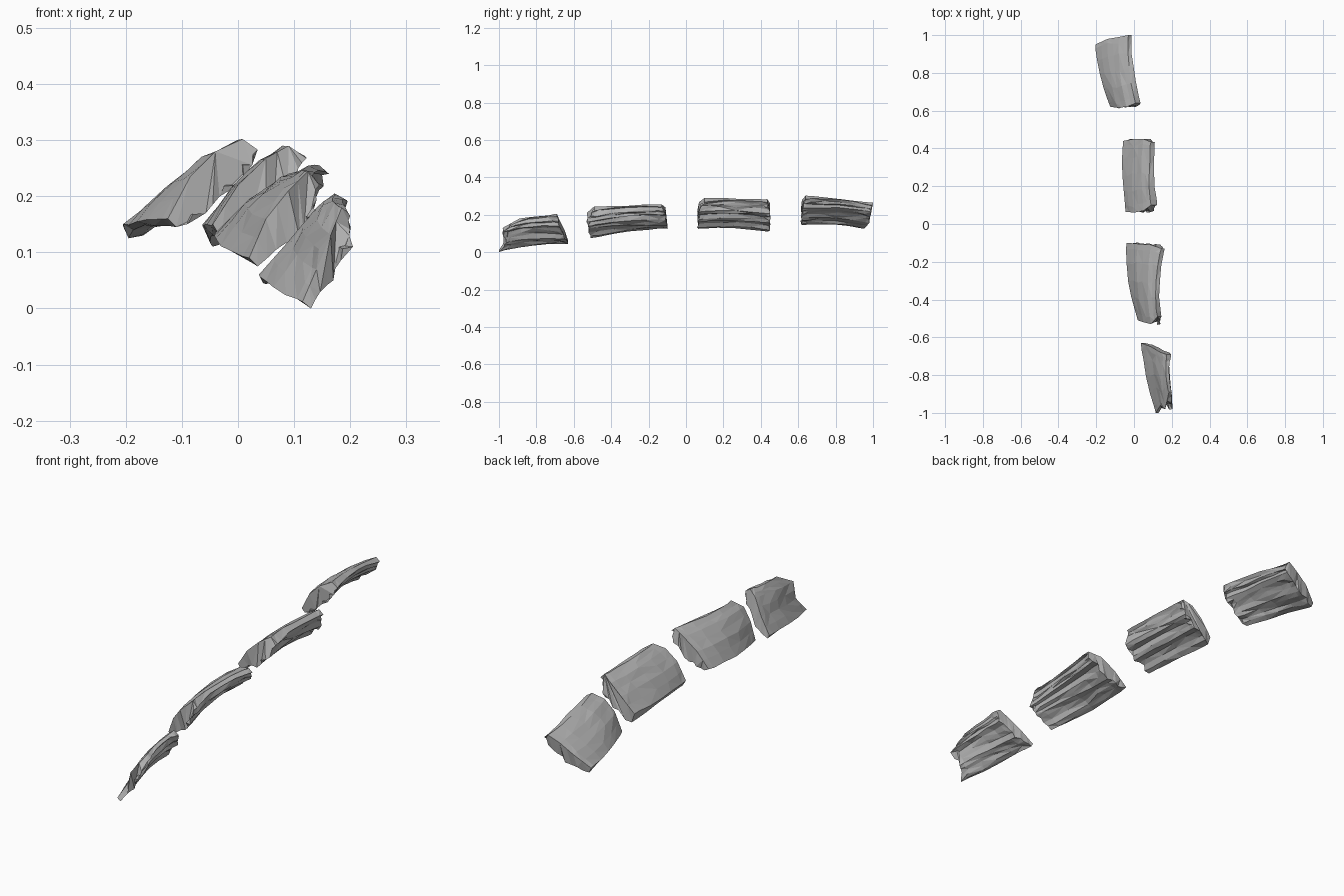
import bpy, bmesh, random
from mathutils import Vector

if "Cube" in bpy.data.objects:
    bpy.data.objects.remove(bpy.data.objects["Cube"])

rng = random.Random(7)
stone = bpy.data.materials.new("stone grey")
stone.diffuse_color = (0.45, 0.45, 0.45, 1)
stone.use_nodes = True
stone.node_tree.nodes["Principled BSDF"].inputs["Base Color"].default_value = stone.diffuse_color

STATIONS = [0, 0.09, 0.3, 0.52, 0.75, 0.92, 1]
GROOVES = 4          # strips per segment of the rough underside


def ring(pts, ys):
    """Section points: four along the upper side, four back along the underside."""
    depth = list(ys) + list(reversed(ys))
    out = []
    for i in range(8):
        a = Vector((pts[i][0], depth[i], pts[i][1]))
        j = (i + 1) % 8
        b = Vector((pts[j][0], depth[j], pts[j][1]))
        n = GROOVES if 4 <= i <= 6 else (2 if i < 3 else 1)
        out += [(a.lerp(b, k / n), 4 <= i <= 6 and k > 0, i >= 4) for k in range(n)]
    return out


def slab(name, front, front_y, rear, rear_y, bow):
    f, r = ring(front, front_y), ring(rear, rear_y)
    count = len(f)
    # each groove runs lengthwise with its own depth
    depth = [rng.uniform(-0.004, 0.014) if p[1] else 0 for p in f]
    bm = bmesh.new()
    rings = []
    for s in STATIONS:
        arch = 4 * s * (1 - s)
        row = []
        for i in range(count):
            p = f[i][0].lerp(r[i][0], s)
            p.x += bow * arch
            if f[i][2]:
                p.z += 0.012 * arch
            d = depth[i] + (rng.uniform(-0.004, 0.006) if f[i][1] else 0)
            p += Vector((-0.65, 0, 0.75)) * d
            if 0 < s < 1:
                p += Vector((rng.uniform(-1, 1), rng.uniform(-3, 3), rng.uniform(-1, 1))) * 0.0025
            elif f[i][1]:
                p.y += rng.uniform(-0.008, 0.008)
            row.append(bm.verts.new(p))
        rings.append(row)
    # skin, split into irregular flat chips
    for a, b in zip(rings, rings[1:]):
        for i in range(count):
            j = (i + 1) % count
            q = [a[i], a[j], b[j], b[i]]
            if rng.random() < 0.5:
                q = q[1:] + q[:1]
            bm.faces.new((q[0], q[1], q[2]))
            bm.faces.new((q[0], q[2], q[3]))
    # broken ends
    caps = [bm.faces.new(rings[0]), bm.faces.new(rings[-1])]
    bmesh.ops.triangulate(bm, faces=caps)
    bmesh.ops.recalc_face_normals(bm, faces=bm.faces)
    mesh = bpy.data.meshes.new(name)
    bm.to_mesh(mesh)
    bm.free()
    mesh.materials.append(stone)
    bpy.context.collection.objects.link(bpy.data.objects.new(name, mesh))


slab("rear_slab",
     [(-.125, .16), (-.085, .235), (-.04, .28), (.008, .302),
      (.035, .283), (.01, .235), (-.045, .185), (-.11, .145)], (.62, .615, .62, .64),
     [(-.205, .147), (-.14, .20), (-.08, .24), (-.03, .265),
      (-.012, .25), (-.025, .215), (-.10, .155), (-.195, .125)], (.95, .98, .99, 1.0), -.015)

slab("upper_middle_slab",
     [(-.045, .15), (0, .22), (.05, .268), (.09, .29),
      (.122, .268), (.105, .215), (.05, .16), (-.03, .125)], (.065, .06, .07, .10),
     [(-.058, .15), (0, .215), (.05, .26), (.09, .283),
      (.11, .265), (.09, .205), (.04, .155), (-.045, .11)], (.44, .45, .45, .435), -.01)

slab("lower_middle_slab",
     [(.02, .09), (.05, .16), (.09, .21), (.125, .245),
      (.145, .22), (.14, .16), (.11, .125), (.035, .075)], (-.51, -.52, -.53, -.49),
     [(-.04, .135), (.02, .195), (.09, .24), (.145, .255),
      (.162, .24), (.14, .20), (.06, .14), (-.02, .125)], (-.10, -.105, -.11, -.13), -.018)

slab("front_slab",
     [(.115, .012), (.14, .07), (.165, .13), (.185, .18),
      (.20, .165), (.205, .11), (.17, .05), (.13, 0)], (-1.0, -.96, -.98, -.89),
     [(.037, .06), (.09, .12), (.14, .18), (.172, .205),
      (.195, .19), (.185, .14), (.12, .07), (.045, .045)], (-.63, -.65, -.68, -.69), -.01)
